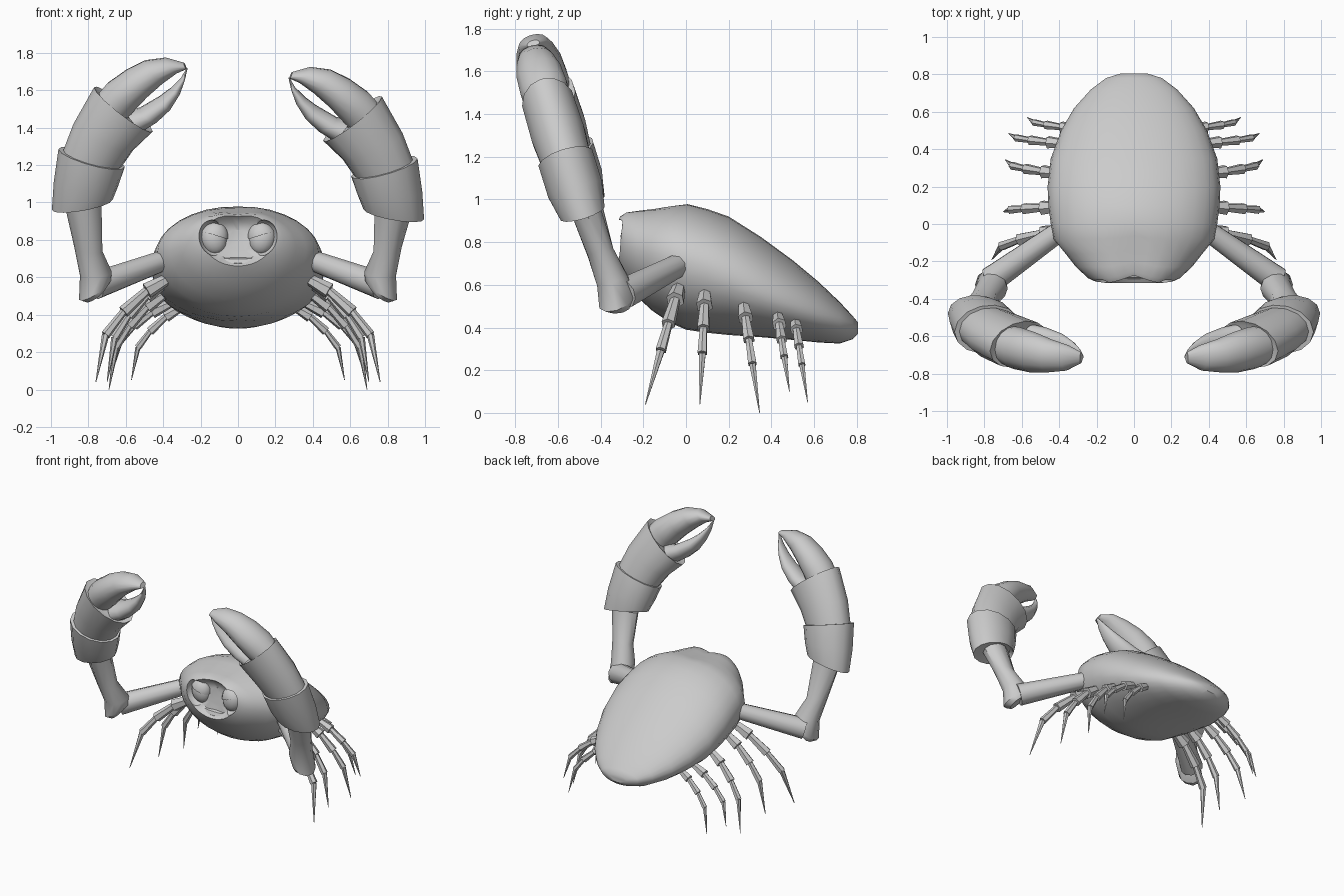
import bpy, bmesh, math
from mathutils import Vector, Matrix

if "Cube" in bpy.data.objects:
    bpy.data.objects.remove(bpy.data.objects["Cube"])

shell_grey = bpy.data.materials.new("shell grey")
shell_grey.diffuse_color = (0.6, 0.6, 0.6, 1)
shell_grey.use_nodes = True
shell_grey.node_tree.nodes["Principled BSDF"].inputs["Base Color"].default_value = shell_grey.diffuse_color


def finish(bm, name, angle=40):
    """Turn a bmesh into a smooth shaded object."""
    bmesh.ops.recalc_face_normals(bm, faces=bm.faces)
    me = bpy.data.meshes.new(name)
    bm.to_mesh(me)
    bm.free()
    me.materials.append(shell_grey)
    ob = bpy.data.objects.new(name, me)
    bpy.context.collection.objects.link(ob)
    smooth(ob, angle)
    return ob


def smooth(ob, angle):
    bpy.ops.object.select_all(action='DESELECT')
    ob.select_set(True)
    bpy.context.view_layer.objects.active = ob
    bpy.ops.object.shade_smooth_by_angle(angle=math.radians(angle))


def loft(rings, bm=None):
    """Skin a list of equal rings and cap both ends."""
    bm = bm or bmesh.new()
    vs = [[bm.verts.new(p) for p in r] for r in rings]
    n = len(vs[0])
    for a, b in zip(vs, vs[1:]):
        for i in range(n):
            j = (i + 1) % n
            bm.faces.new((a[i], a[j], b[j], b[i]))
    bm.faces.new(vs[0])
    bm.faces.new(vs[-1])
    return bm


def ring(c, u, v, n):
    c, u, v = Vector(c), Vector(u), Vector(v)
    return [c + u * math.cos(2 * math.pi * i / n) + v * math.sin(2 * math.pi * i / n)
            for i in range(n)]


def tube(bm, a, b, ra, rb, n=8):
    """Tapered round segment between two points."""
    a, b = Vector(a), Vector(b)
    d = (b - a).normalized()
    u = d.cross(Vector((0, 1, 0.2))).normalized()
    v = d.cross(u)
    return loft([ring(a, u * ra, v * ra, n), ring(b, u * rb, v * rb, n)], bm)


# Body shell: y, half width, rim height, top, bottom
SECTIONS = [
    (-.262, .07, .80, .87, .73), (-.272, .14, .80, .91, .69), (-.315, .19, .81, .945, .66),
    (-.29, .245, .79, .955, .62), (-.23, .31, .765, .96, .545), (-.16, .365, .745, .965, .48),
    (-.08, .43, .735, .975, .425), (0, .445, .71, .982, .39), (.1, .458, .68, .955, .375),
    (.2, .462, .64, .92, .365), (.35, .445, .57, .825, .355), (.5, .39, .51, .715, .342),
    (.62, .32, .465, .615, .33), (.72, .23, .43, .52, .325), (.78, .15, .41, .455, .345),
    (.805, .07, .40, .425, .37)]
N = 32
rings = []
for y, w, rim, top, bot in SECTIONS:
    r = []
    for i in range(N):
        t = 2 * math.pi * i / N
        x, s = w * math.cos(t), math.sin(t)
        z = rim + s * (top - rim if s > 0 else rim - bot)
        # cleft between the brows, fading towards the back
        groove = max(0, 1 - abs(x) / .13) * max(0, s) * max(0, 1 - (y + .32) / .4)
        r.append((x, y + .04 * groove, z - .02 * groove))
    rings.append(r)
body = finish(loft(rings), "body_shell")


def ball(name, loc, scale, tilt=0, cut=False):
    bm = bmesh.new()
    bmesh.ops.create_uvsphere(bm, u_segments=16, v_segments=12, radius=1)
    if cut:
        bmesh.ops.bisect_plane(bm, geom=bm.verts[:] + bm.edges[:] + bm.faces[:],
                               plane_co=(0, 0, .2), plane_no=(0, 0, 1), clear_inner=True)
        bmesh.ops.holes_fill(bm, edges=[e for e in bm.edges if e.is_boundary])
    bm.transform(Matrix.Translation(loc) @ Matrix.Rotation(tilt, 4, 'Y')
                 @ Matrix.Diagonal((*scale, 1)))
    return finish(bm, name)


# Eye sockets are cut from the body, then filled with eyeballs and slanted lids
for s, side in ((-1, "right"), (1, "left")):
    cutter = ball("socket_cutter", (s * .13, -.31, .81), (.078, .075, .098), s * .3)
    mod = body.modifiers.new("socket", 'BOOLEAN')
    mod.operation, mod.solver, mod.object = 'DIFFERENCE', 'EXACT', cutter
    bpy.context.view_layer.objects.active = body
    bpy.ops.object.modifier_apply(modifier=mod.name)
    bpy.data.objects.remove(cutter)
    ball(side + "_eyeball", (s * .13, -.245, .805), (.07, .055, .085), s * .3)
    ball(side + "_eyelid", (s * .13, -.247, .808), (.077, .062, .09), -s * .3, True)
smooth(body, 40)

# Lower lip
bm = loft([ring((x, -.262 + .9 * x * x, .675 + .9 * x * x), (0, .035, 0), (0, 0, .022 + .012 * (1 - abs(x) / .2)), 8)
           for x in [-.2 + .05 * i for i in range(9)]])
finish(bm, "lip")

# Claw parts: inner edge x, z, outer edge x, z, half depth
CUFF = [(.69, .985, .95, .92, .075), (.67, .965, .995, .91, .11), (.64, 1.04, .985, 1.06, .135),
        (.605, 1.14, .96, 1.235, .135)]
PALM = [(.63, 1.13, .945, 1.2, .118), (.56, 1.23, .88, 1.37, .13), (.455, 1.33, .77, 1.565, .125),
        (.50, 1.345, .755, 1.545, .10)]
UPPER_FINGER = [(.60, 1.38, .775, 1.5, .10), (.555, 1.44, .70, 1.585, .115), (.48, 1.52, .60, 1.655, .11),
                (.40, 1.59, .50, 1.705, .09), (.325, 1.645, .39, 1.72, .07), (.275, 1.665, .29, 1.695, .03)]
LOWER_FINGER = [(.50, 1.34, .60, 1.44, .09), (.43, 1.385, .53, 1.45, .085), (.36, 1.45, .42, 1.515, .07),
                (.31, 1.53, .36, 1.56, .05), (.285, 1.60, .305, 1.615, .03), (.27, 1.665, .275, 1.668, .008)]


def claw_part(name, rows, s, lift, n=14):
    """Loft in the claw plane, which leans forward with height."""
    rs = []
    for x0, z0, x1, z1, d in rows:
        lean = lambda z: -.48 - .31 * (z - .92)
        a = Vector((s * x0, lean(z0), z0 + lift))
        b = Vector((s * x1, lean(z1), z1 + lift))
        rs.append(ring((a + b) / 2, (b - a) / 2, Vector((0, -1, -.31)).normalized() * d, n))
    finish(loft(rs), name, 45)


# Legs: hip and foot
LEGS = [((.36, -.03, .60), (.76, -.19, .04)), ((.39, .09, .57), (.70, .065, .04)),
        ((.39, .27, .51), (.69, .345, 0)), ((.36, .43, .46), (.67, .485, .10)),
        ((.30, .51, .44), (.57, .57, .05))]
BEND = [(0, 0), (.32, .13), (.63, .33), (.87, .55), (1, 1)]  # outward, downward share
RADII = [(.028, .044), (.024, .034), (.02, .026), (.02, .002)]

for s, side, lift in ((-1, "right", .05), (1, "left", 0)):
    # Arm from the shoulder to the elbow and up into the cuff
    shoulder, elbow = (s * .37, -.02, .70), (s * .765, -.30, .555)
    finish(tube(None, shoulder, elbow, .055, .075, 10), side + "_upper_arm")
    rows = [((.765, -.325, .50), (.05, .03, -.03), .06), ((.765, -.325, .53), (.085, 0, -.05), .085),
            ((.76, -.345, .62), (.085, 0, -.01), .075), ((.80, -.40, .75), (.075, 0, .01), .062),
            ((.83, -.47, .95 + lift), (.10, 0, 0), .07)]
    finish(loft([ring((s * c[0], c[1], c[2]), (s * u[0], u[1], u[2]), Vector((0, -1, -.31)) * d, 10)
                 for c, u, d in rows]), side + "_forearm")
    claw_part(side + "_claw_cuff", CUFF, s, lift)
    claw_part(side + "_claw_palm", PALM, s, lift)
    claw_part(side + "_upper_finger", UPPER_FINGER, s, lift)
    claw_part(side + "_lower_finger", LOWER_FINGER, s, lift)
    # Walking legs: four flared segments each
    for k, (h, f) in enumerate(LEGS):
        size = 1 - .07 * k
        pts = [(s * (h[0] + (f[0] - h[0]) * o), h[1] + (f[1] - h[1]) * d, h[2] + (f[2] - h[2]) * d)
               for o, d in BEND]
        bm = bmesh.new()
        for a, b, (ra, rb) in zip(pts, pts[1:], RADII):
            tube(bm, a, b, ra * size, rb * size, 6)
        finish(bm, f"{side}_leg_{k + 1}")
